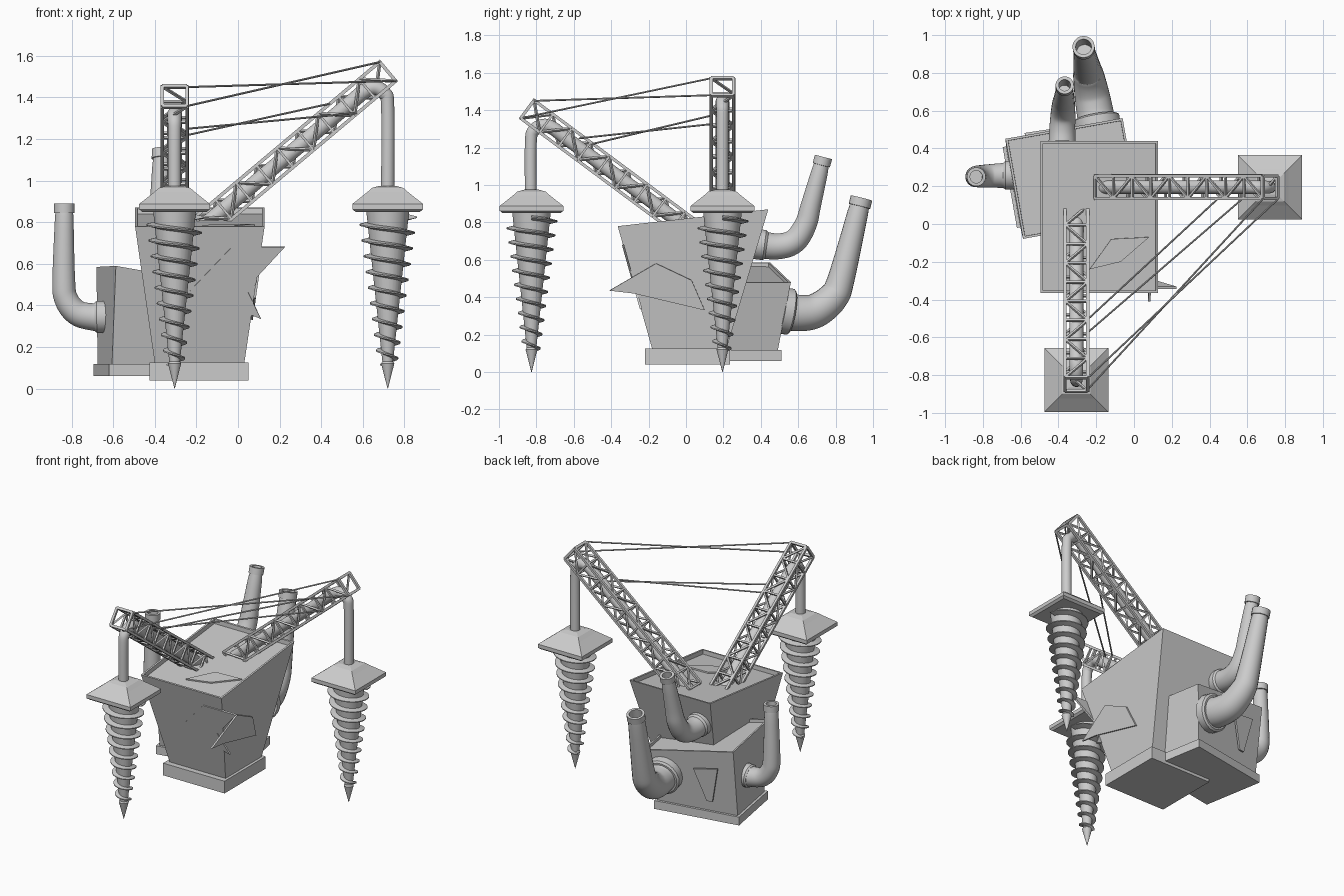
import bpy, bmesh, math
from mathutils import Vector as V

if "Cube" in bpy.data.objects:
    bpy.data.objects.remove(bpy.data.objects["Cube"])


def finish(name, bm, smooth=False):
    bmesh.ops.recalc_face_normals(bm, faces=bm.faces)
    me = bpy.data.meshes.new(name)
    bm.to_mesh(me)
    bm.free()
    if smooth:
        me.shade_smooth()
        me.set_sharp_from_angle(angle=math.radians(35))
    ob = bpy.data.objects.new(name, me)
    bpy.context.collection.objects.link(ob)
    return ob


def rings(bm, data, nrm, n=20):
    """Skin rings given as (position, tangent, radius); nrm is normal to the path plane."""
    loops = []
    for p, t, r in data:
        b = nrm.cross(t).normalized()
        loops.append([bm.verts.new(p + r * (math.cos(a) * nrm + math.sin(a) * b))
                      for a in (2 * math.pi * (k + .5) / n for k in range(n))])
    for A, B in zip(loops, loops[1:]):
        for k in range(n):
            bm.faces.new((A[k], A[(k + 1) % n], B[(k + 1) % n], B[k]))
    bm.faces.new(loops[0])
    bm.faces.new(loops[-1])


def bar(bm, a, b, w, nrm=None, n=4):
    t = (b - a).normalized()
    nrm = (nrm - t * nrm.dot(t)).normalized() if nrm else t.orthogonal().normalized()
    rings(bm, [(a, t, w), (b, t, w)], nrm, n)


def smooth_path(pts, steps=6):
    """Catmull-Rom through (x, y, z, radius) points -> ring data."""
    P = [V(p) for p in pts]
    P = [2 * P[0] - P[1]] + P + [2 * P[-1] - P[-2]]
    out = []
    for i in range(1, len(P) - 2):
        a, b, c, d = P[i - 1:i + 3]
        for s in range(steps):
            t = s / steps
            out.append(.5 * (2 * b + (c - a) * t + (2 * a - 5 * b + 4 * c - d) * t * t
                             + (3 * b - a - 3 * c + d) * t ** 3))
    out.append(P[-2])
    m = len(out) - 1
    return [(q.xyz, (out[min(i + 1, m)].xyz - out[max(i - 1, 0)].xyz).normalized(), q.w)
            for i, q in enumerate(out)]


def exhaust(name, pts, nrm, flange):
    data = smooth_path(pts)
    s, t, r = data[0]
    e, u, q = data[-1]
    k = q + .007
    head = [(s, t, flange), (s + t * .05, t, flange), (s + t * .06, t, flange * .9)]
    lip = [(e - u * .045, u, k), (e, u, k), (e, u, q - .01), (e - u * .12, u, q - .01)]
    data = [d for d in data if (d[0] - s).length > .061 and (d[0] - e).length > .046]
    bm = bmesh.new()
    rings(bm, head + [(s + t * .06, t, r)] + data + [(e - u * .046, u, q)] + lip, nrm)
    finish(name, bm, True)


def hull(name, bottom, top, recess=0):
    """Tapered box between two quads, optionally with a recessed roof inside a rim."""
    bm = bmesh.new()
    a = [bm.verts.new(p) for p in bottom]
    b = [bm.verts.new(p) for p in top]
    bm.faces.new(a)
    roof = bm.faces.new(b)
    for i in range(4):
        j = (i + 1) % 4
        bm.faces.new((a[i], a[j], b[j], b[i]))
    bmesh.ops.recalc_face_normals(bm, faces=bm.faces)
    if recess:
        bmesh.ops.inset_region(bm, faces=[roof], thickness=.018)
        bmesh.ops.inset_region(bm, faces=[roof], thickness=.001)
        bmesh.ops.translate(bm, verts=roof.verts, vec=(0, 0, -recess))
    finish(name, bm)


def plate(name, pts, thick=.012):
    bm = bmesh.new()
    f = bm.faces.new([bm.verts.new(p) for p in pts])
    f.normal_update()
    n = f.normal.copy()
    lower = [bm.verts.new(V(p) - n * thick) for p in pts]
    top = list(f.verts)
    bm.faces.new(lower[::-1])
    for i in range(len(pts)):
        j = (i + 1) % len(pts)
        bm.faces.new((top[i], lower[i], lower[j], top[j]))
    finish(name, bm)


def rect(x0, x1, y0, y1, z):
    return [(x0, y0, z), (x1, y0, z), (x1, y1, z), (x0, y1, z)]


# main hopper-shaped housing and plinth
hull("main_plinth", rect(-.425, .05, -.22, .235, .04), rect(-.425, .05, -.22, .235, .125))
hull("main_housing", rect(-.4, .03, -.18, .215, .12),
     [(-.495, -.365, .78), (.128, -.365, .78), (.128, .44, .87), (-.495, .44, .87)], .03)

# rotated rear housing, roof sloping to the right
A = math.radians(10)
U, W = V((math.cos(A), math.sin(A), 0)), V((-math.sin(A), math.cos(A), 0))
C = V((-.365, .245, 0))


def rear(x0, x1, y0, y1, zs):
    return [C + U * x + W * y + V((0, 0, z)) for x, y, z in
            zip((x0, x1, x1, x0), (y0, y0, y1, y1), zs)]


hull("rear_plinth", rear(-.297, .297, -.217, .217, [.06] * 4), rear(-.297, .297, -.217, .217, [.118] * 4))
hull("rear_housing", rear(-.28, .28, -.2, .2, [.115] * 4),
     rear(-.275, .355, -.28, .258, (.59, .48, .48, .585)), .02)

# torn armour plates lying along the faces
fy = lambda z: -.18 - (z - .12) * .28 - .006
fx = lambda z: .03 + (z - .12) * .14 + .012
plate("front_plate", [(x, fy(z), z) for x, z in
      ((-.23, .47), (-.08, .41), (.11, .335), (.04, .48), (.225, .68), (-.03, .68))])
plate("right_plate", [(fx(z), y, z) for y, z in
      ((-.41, .435), (-.28, .42), (.1, .33), (.03, .49), (-.16, .58))])
plate("roof_plate", [(x, y, .80 + y * .11) for x, y in
      ((-.235, -.24), (-.07, -.2), (.08, -.07), (-.12, -.08))])
plate("rear_plate", [C + U * x + W * (.215 + (z - .115) * .13) + V((0, 0, z)) for x, z in
      ((.0, .42), (-.17, .45), (-.12, .2), (-.08, .2))])

# three tapering exhaust stacks
exhaust("left_exhaust", [(-.63, .26, .345, .068), (-.70, .257, .345, .066), (-.775, .254, .365, .062),
        (-.826, .252, .43, .058), (-.838, .25, .53, .055), (-.835, .25, .89, .043)], V((0, 1, 0)), .077)


def back(y, z, r):
    p = V((-.19, .5, z)) + W * (y - .5)
    return (*p, r)


exhaust("rear_exhaust", [back(.51, .33, .1), back(.61, .315, .098), back(.7, .33, .092),
        back(.79, .40, .082), back(.835, .5, .072), back(.945, .93, .052)], U, .125)
exhaust("upper_exhaust", [(-.38, .37, .685, .075), (-.38, .49, .672, .07), (-.376, .58, .70, .066),
        (-.373, .64, .79, .06), (-.37, .67, .9, .054), (-.367, .735, 1.15, .041)], V((1, 0, 0)), .082)


# lattice boom with a feed pipe inside that bends down to the drill
def boom(name, end, d, side, length, elbow):
    start, up = end - d * length, side.cross(d)
    if up.z < 0:
        up = -up
    h, n = .06, 9
    bm = bmesh.new()
    at = lambda i, s, q: start + d * (length * i / n) + side * (h * s) + up * (h * q)
    corners = [(1, 1), (1, -1), (-1, -1), (-1, 1)]
    for k, c in enumerate(corners):
        e = corners[(k + 1) % 4]
        bar(bm, at(0, *c), at(n, *c), .0115, side)
        for i in range(n + 1):
            bar(bm, at(i, *c), at(i, *e), .0085 if i < n else .0115, d)
            if i < n:
                a, b = (c, e) if i % 2 else (e, c)
                bar(bm, at(i, *a), at(i + 1, *b), .0085)
    finish(name + "_boom_lattice", bm)
    bm = bmesh.new()
    rings(bm, smooth_path([(*start, .037)] + elbow), side)
    finish(name + "_boom_pipe", bm, True)


X, Y, Z = V((1, 0, 0)), V((0, 1, 0)), V((0, 0, 1))
boom("right", V((.72, .195, 1.525)), V((.766, 0, .643)), Y, 1.16,
     [(.5, .195, 1.34, .037), (.6, .195, 1.424, .037), (.655, .195, 1.448, .036), (.705, .195, 1.42, .034),
      (.72, .195, 1.35, .032), (.72, .195, .94, .032)])
boom("front", V((-.305, -.848, 1.405)), V((0, -.803, .596)), X, 1.13,
     [(-.305, -.6, 1.22, .037), (-.305, -.71, 1.302, .037), (-.305, -.765, 1.318, .036),
      (-.305, -.815, 1.29, .034), (-.305, -.83, 1.22, .032), (-.305, -.83, .94, .032)])


# tapered auger drills under square caps
def drill(name, x, y):
    o = V((x, y, 0))
    bm = bmesh.new()
    rings(bm, [(o + Z * z, Z, r * math.sqrt(2)) for z, r in
               ((.85, .155), (.862, .17), (.888, .17), (.945, .098), (.965, .075), (.975, .04))], X, 4)
    finish(name + "_drill_cap", bm)
    bm = bmesh.new()
    rings(bm, [(o + Z * z, Z, r) for z, r in ((.855, .104), (.13, .026), (.12, .032), (0, .001))], X, 24)
    finish(name + "_drill_core", bm, True)
    bm = bmesh.new()
    turns, seg, prev = 9.4, 28, None
    n = int(turns * seg)
    for i in range(n + 1):
        f = i / n
        a, z = 2 * math.pi * turns * f, .825 - .71 * f
        rc, ro, h = .098 - .078 * f, .141 - .094 * f, .013 - .004 * f
        cur = [bm.verts.new(o + V((math.cos(a) * r, math.sin(a) * r, zz))) for r, zz in
               ((rc, z + h), (ro, z + .003), (ro, z - .003), (rc, z - h))]
        if prev:
            for k in range(4):
                bm.faces.new((prev[k], prev[(k + 1) % 4], cur[(k + 1) % 4], cur[k]))
        else:
            bm.faces.new(cur)
        prev = cur
    bm.faces.new(prev)
    finish(name + "_drill_thread", bm, True)


drill("right", .72, .195)
drill("front", -.305, -.826)

# stay cables between the booms
bm = bmesh.new()
for a, b in (((.68, .13, 1.57), (-.24, -.87, 1.36)), ((.76, .13, 1.48), (-.24, -.81, 1.45)),
             ((.57, .13, 1.325), (-.24, -.57, 1.25)), ((.44, .13, 1.37), (-.24, -.5, 1.22))):
    bar(bm, V(a), V(b), .005, None, 8)
finish("stay_cables", bm, True)
